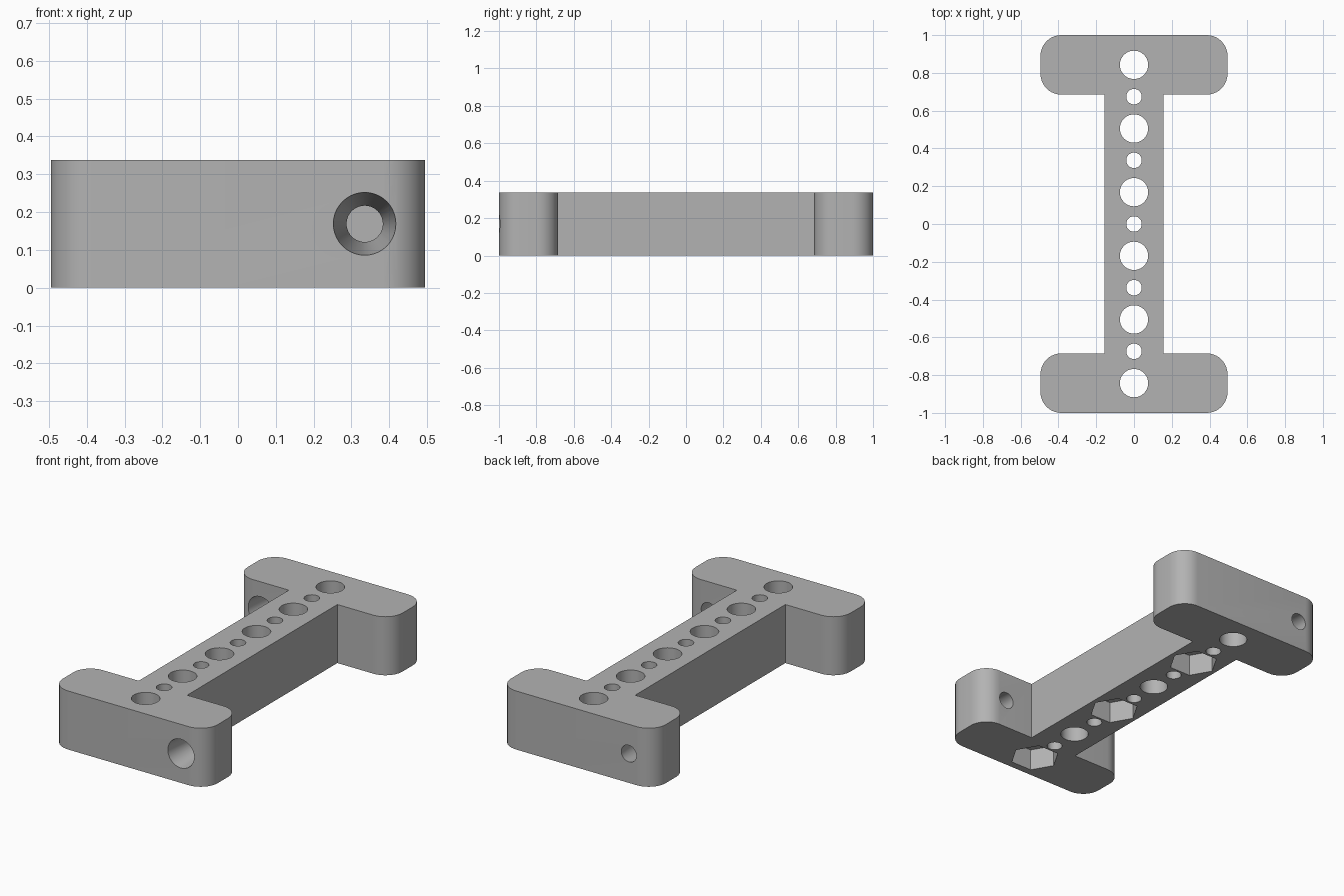
import bpy, bmesh
from math import cos, sin, pi, radians
from mathutils import Matrix

cube = bpy.data.objects.get("Cube")
if cube:
    bpy.data.objects.remove(cube, do_unlink=True)

HEIGHT = 0.338
HALF_X = 0.495        # half width of the end bars
WEB = 0.155           # half width of the centre web
BAR_IN = 0.685        # inner face of the end bars
BAR_MID = 0.8425
CORNER = 0.11
PITCH = 0.1685        # spacing of the hole row

grey = bpy.data.materials.new("plain grey")
grey.use_nodes = True
colour = (0.45, 0.45, 0.45, 1)
grey.diffuse_color = colour
grey.node_tree.nodes["Principled BSDF"].inputs["Base Color"].default_value = colour


def arc(cx, cy, start, steps=10):
    """Quarter circle, counter-clockwise from the start angle."""
    return [(cx + CORNER * cos(start + pi / 2 * i / steps),
             cy + CORNER * sin(start + pi / 2 * i / steps)) for i in range(steps + 1)]


def make_object(name, bm):
    bmesh.ops.recalc_face_normals(bm, faces=bm.faces)
    mesh = bpy.data.meshes.new(name)
    bm.to_mesh(mesh)
    bm.free()
    mesh.materials.append(grey)
    obj = bpy.data.objects.new(name, mesh)
    bpy.context.collection.objects.link(obj)
    return obj


def add_cone(bm, r1, r2, depth, place, sides=40):
    bmesh.ops.create_cone(bm, cap_ends=True, segments=sides, radius1=r1,
                          radius2=r2, depth=depth, matrix=place)


# I-shaped plate: one half of the outline, turned half a circle for the other
x, out = HALF_X - CORNER, 1 - CORNER
half = ([(WEB, BAR_IN)] + arc(x, BAR_IN + CORNER, -pi / 2) + arc(x, out, 0)
        + arc(-x, out, pi / 2) + arc(-x, BAR_IN + CORNER, pi) + [(-WEB, BAR_IN)])
outline = half + [(-px, -py) for px, py in half]
bm = bmesh.new()
base = bm.faces.new([bm.verts.new((px, py, 0)) for px, py in outline])
top = bmesh.ops.extrude_face_region(bm, geom=[base])["geom"]
bmesh.ops.translate(bm, vec=(0, 0, HEIGHT),
                    verts=[v for v in top if isinstance(v, bmesh.types.BMVert)])
body = make_object("connector_plate", bm)

# Row of alternating large and small through holes
holes = bmesh.new()
for i in range(-5, 6):
    r = 0.075 if i % 2 else 0.041
    add_cone(holes, r, r, 1, Matrix.Translation((0, i * PITCH, HEIGHT / 2)))

# Hexagonal nut pockets in the underside
pockets = bmesh.new()
for i in (-5, -1, 3):
    place = Matrix.Translation((0, i * PITCH, 0)) @ Matrix.Rotation(pi / 2, 4, "Z")
    add_cone(pockets, 0.133, 0.133, 0.25, place, 6)

# Tapered screw holes through the end bars, wide towards the front
screws = bmesh.new()
taper = (0.083 - 0.048) / (1 - BAR_IN)
length = 1 - BAR_IN + 0.02
for side in (1, -1):
    place = (Matrix.Translation((0.335 * side, -BAR_MID * side, HEIGHT / 2))
             @ Matrix.Rotation(radians(-90), 4, "X"))
    add_cone(screws, 0.083 + taper * 0.01, 0.048 - taper * 0.01, length, place)

# Cut the holes and bake the result
cutters = [make_object("hole_cutter", holes), make_object("pocket_cutter", pockets),
           make_object("screw_cutter", screws)]
bpy.context.view_layer.objects.active = body
body.select_set(True)
for cutter in cutters:
    cutter.hide_render = True
    mod = body.modifiers.new("cut", "BOOLEAN")
    mod.operation = "DIFFERENCE"
    mod.solver = "EXACT"
    mod.object = cutter
    bpy.ops.object.modifier_apply(modifier=mod.name)
    bpy.data.objects.remove(cutter, do_unlink=True)

for obj in bpy.context.selected_objects:
    obj.select_set(obj == body)
bpy.ops.object.shade_smooth_by_angle(angle=radians(30))
